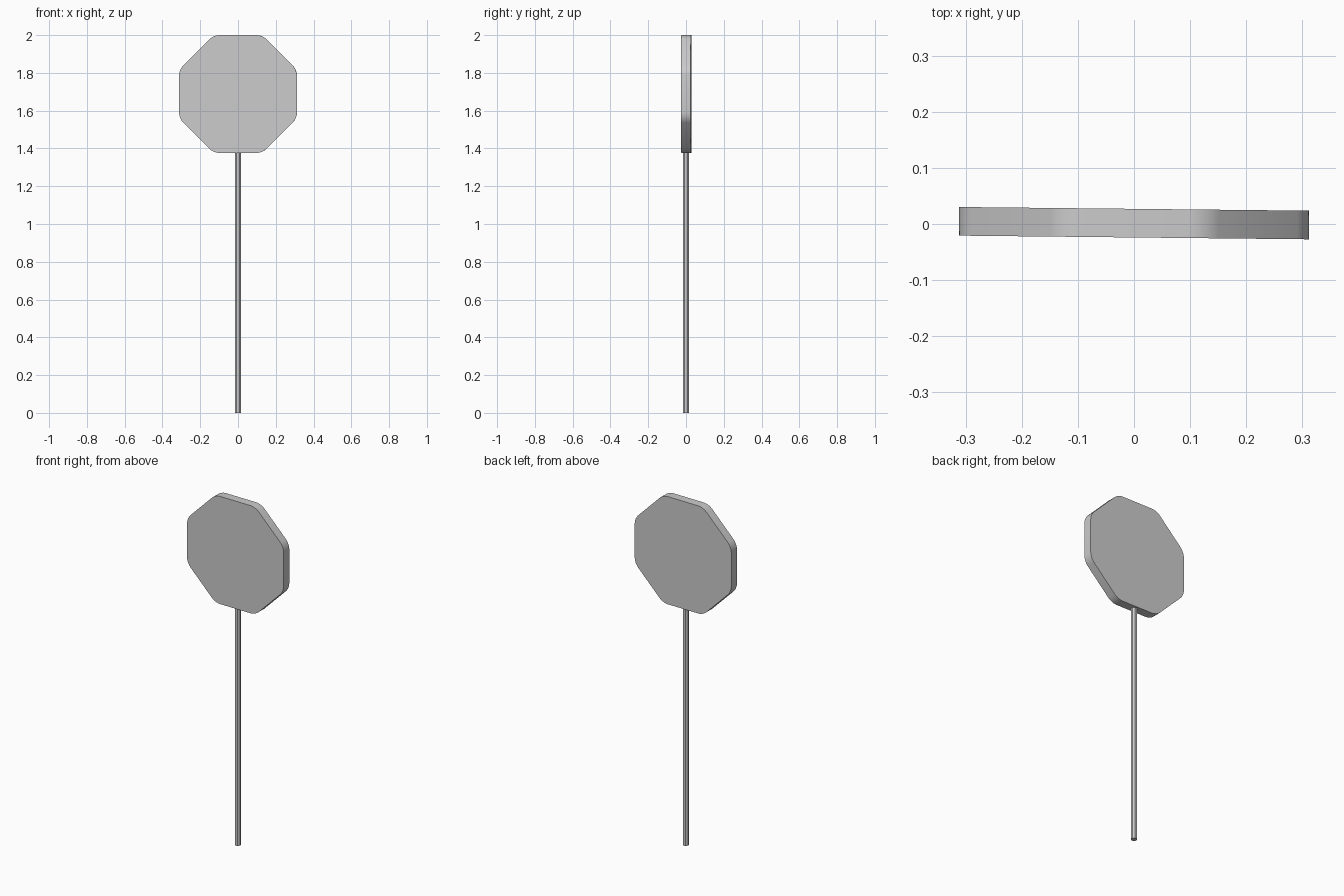
import bpy, bmesh, math
from mathutils import Matrix

cube = bpy.data.objects.get("Cube")
if cube:
    bpy.data.objects.remove(cube)

grey = bpy.data.materials.new("plain grey")
grey.use_nodes = True
colour = (0.6, 0.6, 0.6, 1)
grey.diffuse_color = colour
grey.node_tree.nodes["Principled BSDF"].inputs["Base Color"].default_value = colour


def octagon_prism(name, apothem, length, corner=0):
    """Upright octagonal prism with flats on the axes and optionally rounded corners."""
    bm = bmesh.new()
    radius = apothem / math.cos(math.pi / 8)
    bmesh.ops.create_cone(bm, cap_ends=True, segments=8, depth=length,
                          radius1=radius, radius2=radius,
                          matrix=Matrix.Rotation(math.pi / 8, 4, 'Z'))
    if corner:
        uprights = [e for e in bm.edges
                    if abs(e.verts[0].co.z - e.verts[1].co.z) > length / 2]
        bmesh.ops.bevel(bm, geom=uprights, offset=corner, segments=4,
                        profile=0.5, affect='EDGES')
    mesh = bpy.data.meshes.new(name)
    bm.to_mesh(mesh)
    bm.free()
    mesh.materials.append(grey)
    obj = bpy.data.objects.new(name, mesh)
    bpy.context.collection.objects.link(obj)
    return obj


# Octagonal sign plate, very slightly turned about the post
plate = octagon_prism("sign_plate", 0.312, 0.051, corner=0.03)
plate.location = (0, 0.0015, 1.688)
plate.rotation_euler = (math.pi / 2, 0, -0.0105)

# Thin post running from the ground into the underside of the plate
post = octagon_prism("post", 0.016, 1.39)
post.location = (0, 0, 0.695)

# Smooth the rounded corners of the plate only
bpy.ops.object.select_all(action='DESELECT')
plate.select_set(True)
bpy.context.view_layer.objects.active = plate
bpy.ops.object.shade_smooth_by_angle(angle=math.radians(30))
